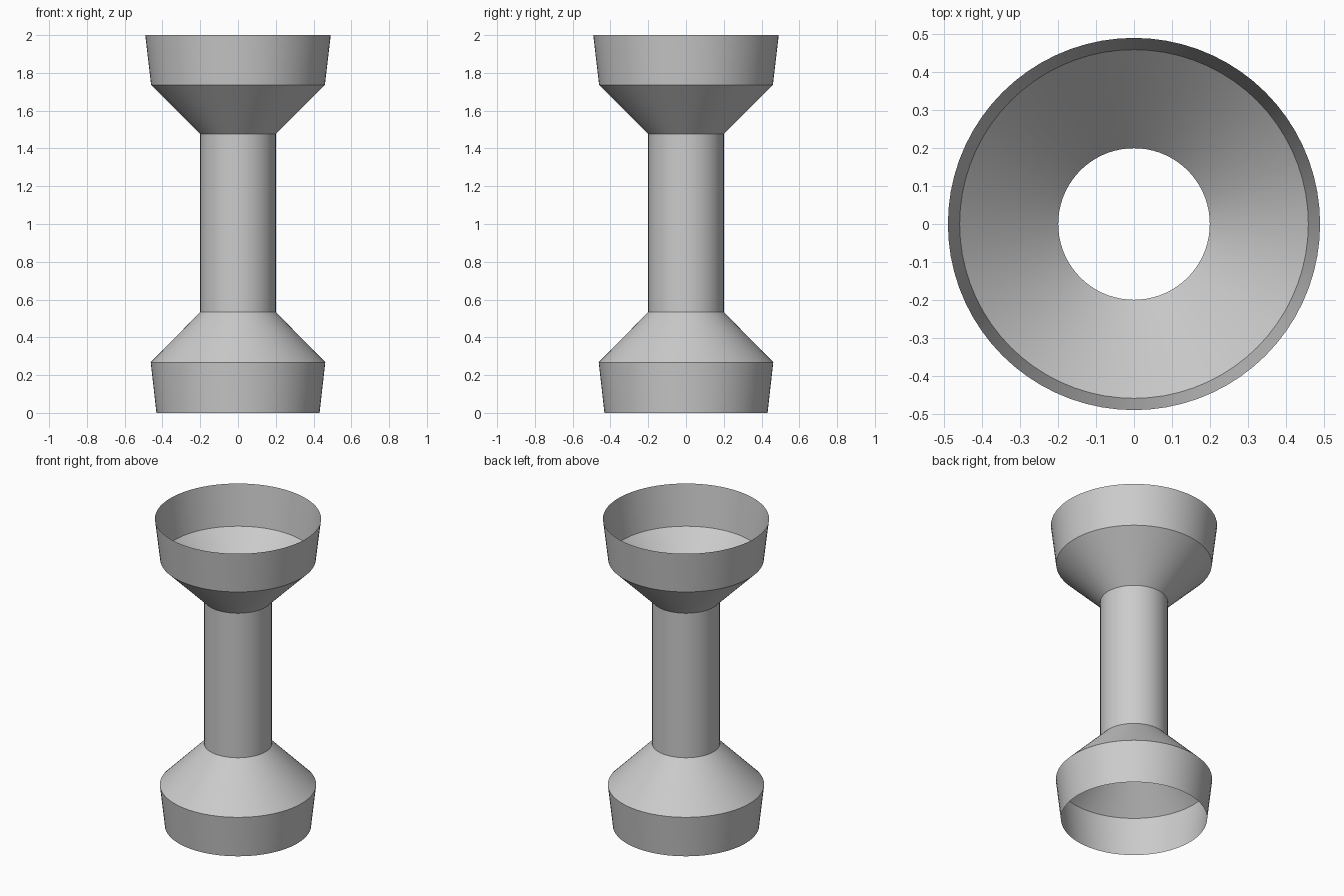
import bpy, math

SEGMENTS = 72

cube = bpy.data.objects.get("Cube")
if cube:
    bpy.data.objects.remove(cube, do_unlink=True)

grey = bpy.data.materials.new("plain grey")
grey.use_nodes = True
colour = (0.6, 0.6, 0.6, 1)
grey.diffuse_color = colour
grey.node_tree.nodes["Principled BSDF"].inputs["Base Color"].default_value = colour


def lathe(name, profile):
    """Open shell turned around z from (radius, height) points, bottom to top."""
    verts, faces = [], []
    for radius, z in profile:
        for i in range(SEGMENTS):
            a = math.tau * i / SEGMENTS
            verts.append((radius * math.cos(a), radius * math.sin(a), z))
    for ring in range(len(profile) - 1):
        low, high = ring * SEGMENTS, (ring + 1) * SEGMENTS
        for i in range(SEGMENTS):
            j = (i + 1) % SEGMENTS
            faces.append((low + i, low + j, high + j, high + i))
    mesh = bpy.data.meshes.new(name)
    mesh.from_pydata(verts, [], faces)
    mesh.materials.append(grey)
    obj = bpy.data.objects.new(name, mesh)
    bpy.context.collection.objects.link(obj)
    bpy.ops.object.select_all(action="DESELECT")
    obj.select_set(True)
    bpy.context.view_layer.objects.active = obj
    bpy.ops.object.shade_smooth_by_angle(angle=math.radians(25))
    return obj


# Flared base: open skirt and sloping shoulder
lathe("base_skirt", [(0.432, 0), (0.462, 0.268), (0.2, 0.534)])
# Hollow tube in the middle
lathe("tube", [(0.2, 0.534), (0.2, 1.476)])
# Open cup on top: funnel and flared rim
lathe("top_cup", [(0.2, 1.476), (0.46, 1.736), (0.491, 2)])
